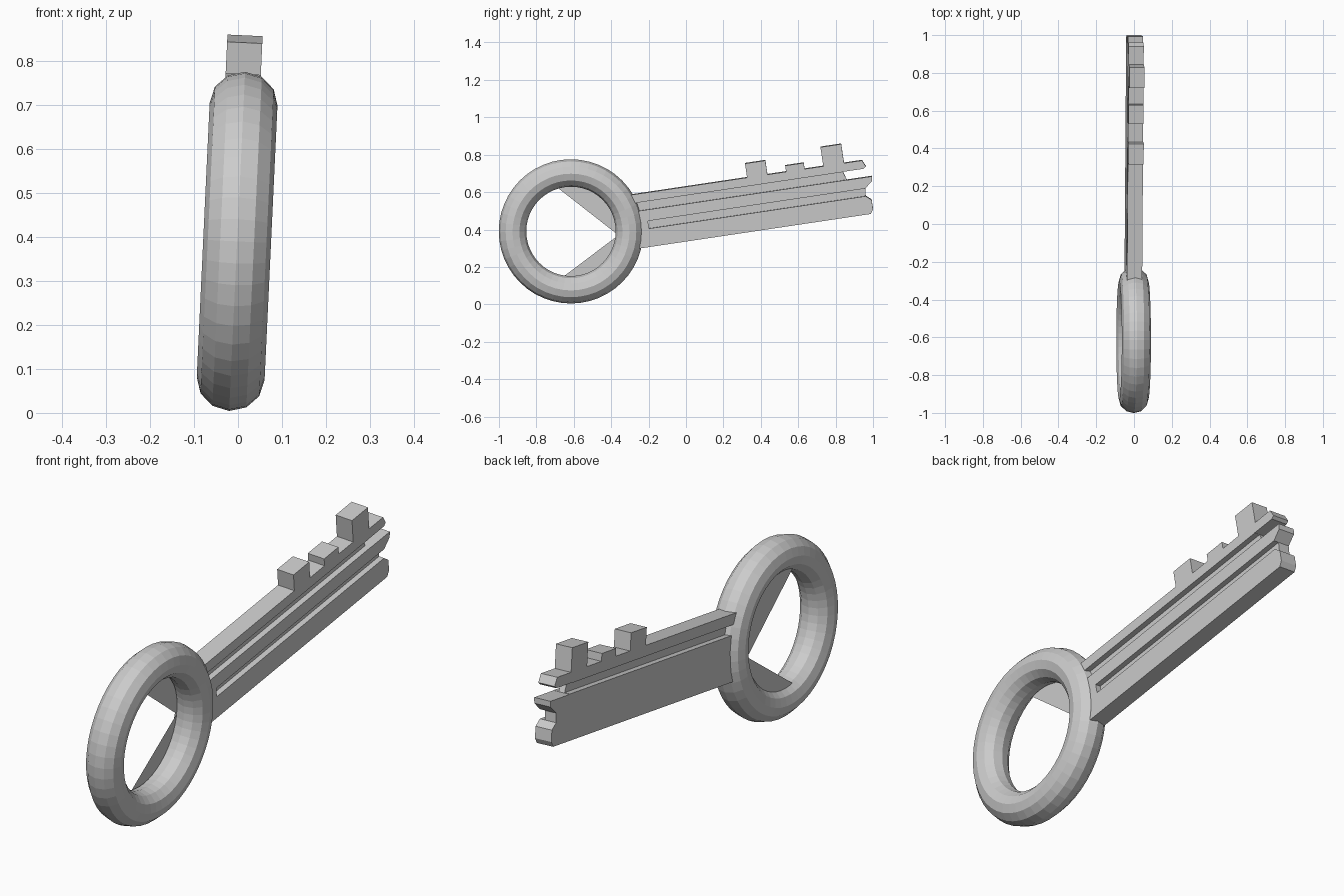
import bpy, bmesh
from math import radians, cos, sin
from mathutils import Matrix

if "Cube" in bpy.data.objects:
    bpy.data.objects.remove(bpy.data.objects["Cube"])

# Key lies in the y-z plane, leaning slightly sideways; blade rises 8.5 degrees
RING = Matrix.Translation((-0.002, -0.615, 0.39)) @ Matrix.Rotation(0.047, 4, 'Y')
BLADE = RING @ Matrix.Rotation(radians(8.5), 4, 'X')
X0, X1 = -0.044, 0.036


def slab(name, pts, x0, x1, mat):
    """Extrude a side outline (along, up) from x0 to x1; flat sheet if equal."""
    bm = bmesh.new()
    face = bm.faces.new([bm.verts.new((x0, u, v)) for u, v in pts])
    if x1 > x0:
        res = bmesh.ops.extrude_face_region(bm, geom=[face])
        verts = [g for g in res['geom'] if isinstance(g, bmesh.types.BMVert)]
        bmesh.ops.translate(bm, verts=verts, vec=(x1 - x0, 0, 0))
    bmesh.ops.recalc_face_normals(bm, faces=bm.faces)
    me = bpy.data.meshes.new(name)
    bm.to_mesh(me)
    bm.free()
    ob = bpy.data.objects.new(name, me)
    ob.matrix_world = mat
    bpy.context.collection.objects.link(ob)
    return ob


def box(u0, u1, v0, v1):
    return [(u0, v0), (u1, v0), (u1, v1), (u0, v1)]


# Bow ring
bpy.ops.mesh.primitive_torus_add(major_segments=48, minor_segments=12,
                                 major_radius=0.3125, minor_radius=0.0735)
ring = bpy.context.object
ring.name = "bow_ring"
ring.data.transform(Matrix.Diagonal((1.05, 1, 1, 1)) @ Matrix.Rotation(radians(90), 4, 'Y'))
ring.matrix_world = RING

# Blade outline: fishtail end, slotted tip, three teeth
outline = [(0.30, -0.143), (1.60, -0.143), (1.615, -0.12), (1.615, -0.07),
           (1.587, -0.045), (1.59, -0.004), (1.632, 0.03), (1.635, 0.055),
           (1.50, 0.055), (1.485, 0.102), (1.598, 0.102), (1.611, 0.112), (1.595, 0.147)]
for end, start, top in [(1.498, 1.386, 0.25), (1.285, 1.185, 0.18), (1.084, 0.974, 0.223)]:
    outline += [(end, 0.147), (end, top), (start, top), (start, 0.147)]
outline.append((0.30, 0.147))
blade = slab("blade", outline, X0, X1, BLADE)

# Long grooves: two on the right face, one on the left
cutters = [slab("cut_low", box(0.415, 1.8, -0.045, -0.004), X1 - 0.025, 0.1, BLADE),
           slab("cut_high", box(0.2, 1.8, 0.056, 0.101), X1 - 0.026, 0.1, BLADE),
           slab("cut_back", box(0.2, 1.8, 0.0565, 0.1005), -0.1, X0 + 0.026, BLADE)]
bpy.context.view_layer.objects.active = blade
for c in cutters:
    c.hide_render = True
    m = blade.modifiers.new(c.name, 'BOOLEAN')
    m.operation, m.solver, m.object = 'DIFFERENCE', 'EXACT', c
    bpy.ops.object.modifier_apply(modifier=m.name)
    bpy.data.objects.remove(c)

# Flat webs cutting across the ring opening
for name, a0, a1 in [("upper_web", -11, 115), ("lower_web", -109, 3)]:
    angs = [radians(a0 + (a1 - a0) * i / 16) for i in range(17)]
    slab(name, [(0.305 * cos(a), 0.305 * sin(a)) for a in angs], X0, X0, RING)
